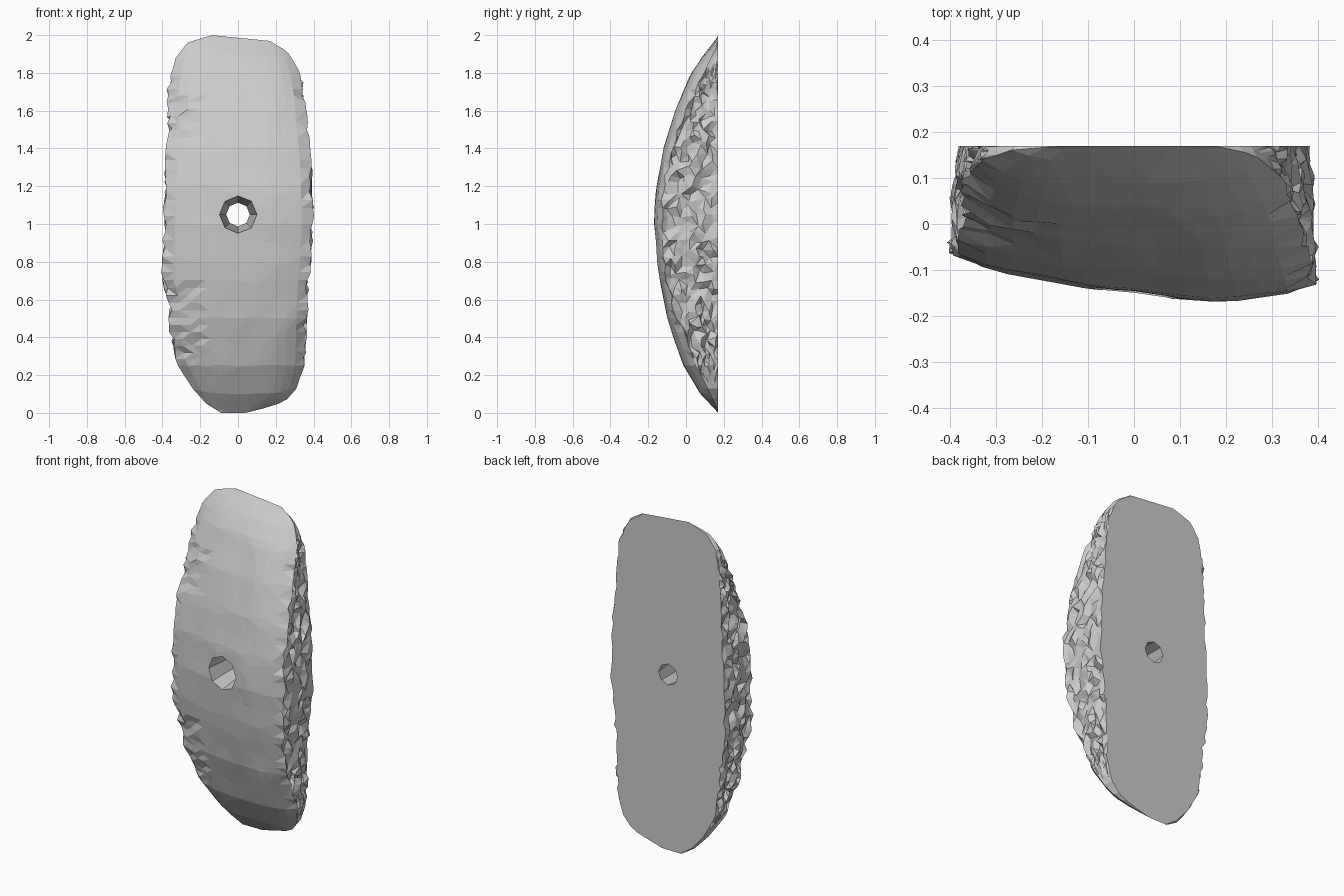
import bpy, bmesh, math, random
from mathutils import Vector, noise

if "Cube" in bpy.data.objects:
    bpy.data.objects.remove(bpy.data.objects["Cube"])

random.seed(7)
BACK = 0.17

# Outline (z, x) on each side, front ridge (z, y) and cross-slope (x, depth loss)
LEFT = [(0, -.09), (.05, -.17), (.14, -.25), (.28, -.33), (.45, -.355), (.6, -.365), (.7, -.395),
        (.9, -.39), (1.2, -.385), (1.5, -.365), (1.72, -.365), (1.87, -.33), (1.95, -.27), (2, -.14)]
RIGHT = [(0, .04), (.03, .16), (.06, .25), (.13, .31), (.25, .35), (.6, .365), (.8, .38), (1, .395),
         (1.3, .385), (1.6, .355), (1.77, .335), (1.86, .305), (1.94, .26), (2, .17)]
RIDGE = [(0, .17), (.1, .075), (.25, -.015), (.5, -.105), (.8, -.155), (1, -.17), (1.2, -.16),
         (1.4, -.122), (1.6, -.06), (1.8, .025), (1.9, .09), (2, .17)]
SLOPE = [(-.4, .08), (-.28, .057), (-.1, .03), (.1, .005), (.2, 0), (.4, .015)]


def lerp(table, t):
    """Piecewise linear lookup."""
    if t <= table[0][0]:
        return table[0][1]
    for (a, va), (b, vb) in zip(table, table[1:]):
        if t <= b:
            return va + (vb - va) * (t - a) / (b - a)
    return table[-1][1]


def front_y(x, z, u):
    """Bowed front face, rounder toward the two ends."""
    depth = BACK - lerp(RIDGE, z)
    end = abs(z - 1) ** 3
    loss = lerp(SLOPE, x) / .34 + (.05 + .65 * end) * abs(u) ** 4
    return BACK - depth * max(0, 1 - loss)


# Stone body: rows of points running left side -> front -> right side
ROWS, SIDE, FRONT = 56, 8, 14
bm = bmesh.new()
rows = []
for i in range(ROWS + 1):
    s = i / ROWS
    z = 2 * (.65 * s + .35 * (1 - math.cos(math.pi * s)) / 2)
    xl, xr = lerp(LEFT, z), lerp(RIGHT, z)
    rough = max(0, min(1, (.88 - abs(z - 1.03)) / .2))      # ends are worn smooth
    skew = max(0, (z - 1.7) / .3) ** 2                       # slanted top edge
    inner = 0 < i < ROWS

    def place(x, y, zz):
        return bm.verts.new((x, min(y, BACK), zz - .1 * skew * (x + .14)))

    def side(x_edge, sign):
        pts = []
        yf = front_y(x_edge, z, sign)
        for k in range(SIDE):
            f = k / SIDE
            y = BACK + (yf - BACK) * f
            x = x_edge - sign * .014 * (1 - f)
            dz = 0
            if inner:
                amp = rough if k else rough * .5
                x += sign * random.uniform(-.024, .014) * amp
                dz = random.uniform(-.014, .014) * rough
                if k:
                    y += random.uniform(-.016, .016) * rough
            pts.append(place(x, y, z + dz))
        return pts

    row = side(xl, -1)
    for k in range(FRONT + 1):
        u = 2 * k / FRONT - 1
        x = xl + (xr - xl) * (u + 1) / 2
        y = front_y(x, z, u)
        if inner:
            y += .006 * noise.noise(Vector((x * 7, z * 5, 3))) * min(1, (BACK - y) * 8)
            if abs(u) > .98:                                  # ragged rim
                x += random.uniform(-.014, .012) * rough
                y += random.uniform(0, .02) * rough
            elif u < -.55 and (.22 < z < .7 or 1.45 < z < 1.68):   # chipped left edge
                y += random.uniform(-.004, .022) * (-u)
        row.append(place(x, y, z))
    row += reversed(side(xr, 1))
    rows.append(row)

for a, b in zip(rows, rows[1:]):
    for k in range(len(a) - 1):
        bm.faces.new((a[k], a[k + 1], b[k + 1], b[k]))

# Flat back
back = [r[0] for r in rows] + rows[-1][1:-1] + [r[-1] for r in reversed(rows)] + rows[0][-2:0:-1]
bm.faces.new(back)
bmesh.ops.remove_doubles(bm, verts=bm.verts, dist=.0008)
bmesh.ops.dissolve_degenerate(bm, edges=bm.edges, dist=.0005)
bmesh.ops.triangulate(bm, faces=bm.faces)
bmesh.ops.recalc_face_normals(bm, faces=bm.faces)
mesh = bpy.data.meshes.new("stone_block")
bm.to_mesh(mesh)
bm.free()
stone = bpy.data.objects.new("stone_block", mesh)
bpy.context.collection.objects.link(stone)

# Tapered octagonal hole, wide at the front
bpy.ops.mesh.primitive_cone_add(vertices=8, radius1=.108, radius2=.056, depth=.46,
                                location=(0, 0, 1.05), rotation=(-math.pi / 2, 0, 0))
cutter = bpy.context.object
cutter.name = "hole_cutter"
cutter.hide_render = True

# Large facets where the surface is calm, then cut the hole
bpy.context.view_layer.objects.active = stone
dec = stone.modifiers.new("facets", 'DECIMATE')
dec.ratio = .62
cut = stone.modifiers.new("hole", 'BOOLEAN')
cut.operation = 'DIFFERENCE'
cut.solver = 'EXACT'
cut.object = cutter
for name in ("facets", "hole"):
    bpy.ops.object.modifier_apply(modifier=name)
bpy.data.objects.remove(cutter)
